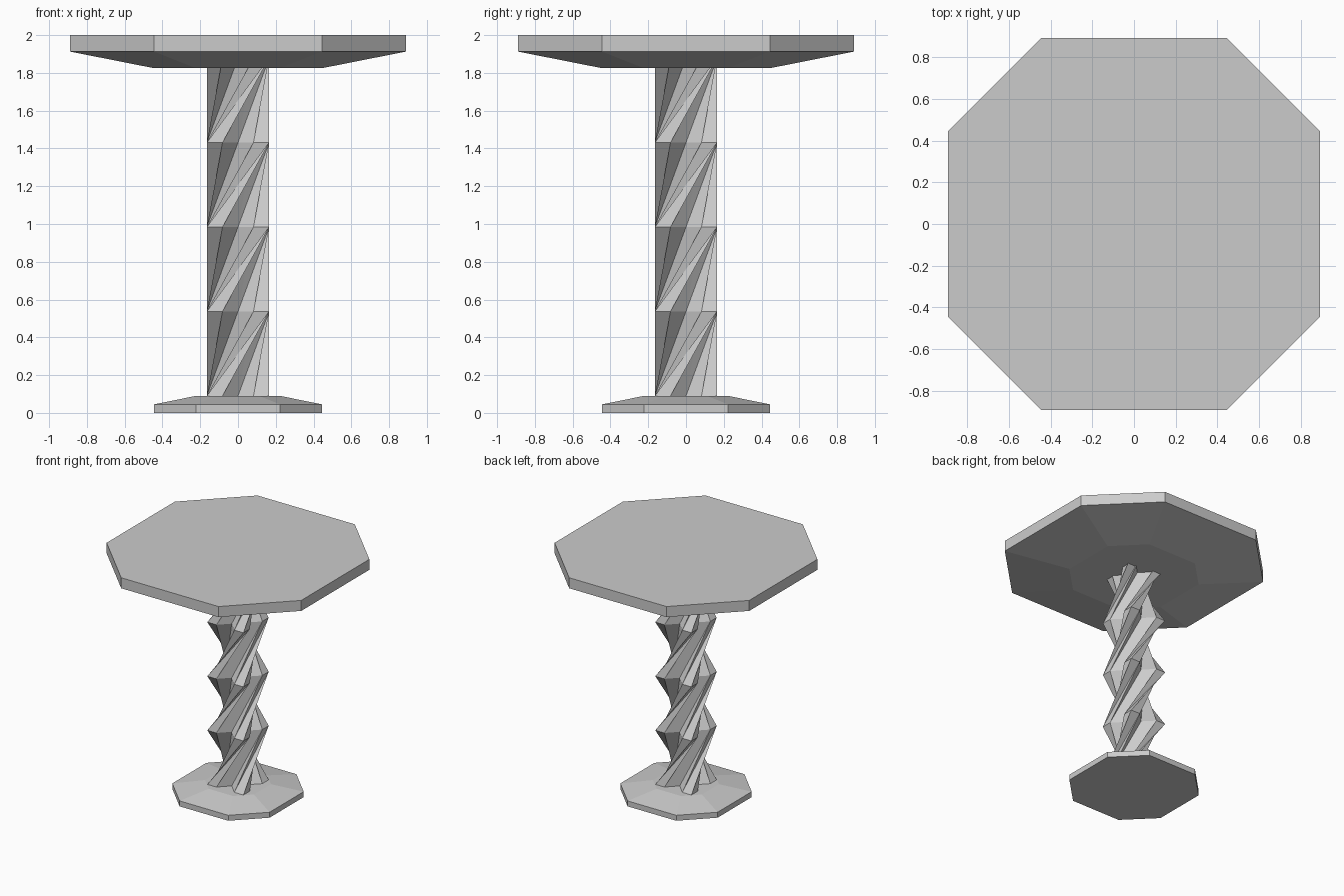
import bpy
import bmesh
from math import radians
from mathutils import Matrix, Vector

cube = bpy.data.objects.get("Cube")
if cube:
    bpy.data.objects.remove(cube, do_unlink=True)

grey = bpy.data.materials.new("stone grey")
grey.use_nodes = True
colour = (0.6, 0.6, 0.6, 1)
grey.diffuse_color = colour
grey.node_tree.nodes["Principled BSDF"].inputs["Base Color"].default_value = colour


def quarter_turns(points):
    """Repeat a quarter of an outline around the z axis."""
    return [Matrix.Rotation(radians(90 * q), 2) @ Vector(p)
            for q in range(4) for p in points]


def octagon(size):
    return quarter_turns([(size, -size / 2), (size, size / 2)])


def loft(name, rings, split=False):
    """Skin a stack of (outline, height) rings and cap both ends."""
    bm = bmesh.new()
    loops = [[bm.verts.new((p.x, p.y, z)) for p in outline] for outline, z in rings]
    for low, high in zip(loops, loops[1:]):
        n = len(low)
        for i in range(n):
            j = (i + 1) % n
            if split:
                bm.faces.new((low[i], low[j], high[j]))
                bm.faces.new((low[i], high[j], high[i]))
            else:
                bm.faces.new((low[i], low[j], high[j], high[i]))
    bm.faces.new(loops[0][::-1])
    bm.faces.new(loops[-1])
    mesh = bpy.data.meshes.new(name)
    bm.to_mesh(mesh)
    bm.free()
    mesh.materials.append(grey)
    obj = bpy.data.objects.new(name, mesh)
    bpy.context.collection.objects.link(obj)
    return obj


# Foot and table top: octagonal slabs with one tapered side
loft("foot", [(octagon(0.445), 0), (octagon(0.445), 0.045), (octagon(0.223), 0.09)])
loft("table_top", [(octagon(0.445), 1.825), (octagon(0.89), 1.913), (octagon(0.89), 2)])

# Column: notched square, turned a quarter per storey
half, notch = 0.165, 0.082
section = quarter_turns([(notch, 0), (half, notch), (half, half), (notch, half)])
step = len(section) // 4
rings = []
for level in range(5):
    shift = (level * step) % len(section)
    rings.append((section[shift:] + section[:shift], 0.09 + 0.447 * level))
loft("twisted_column", rings, split=True)
